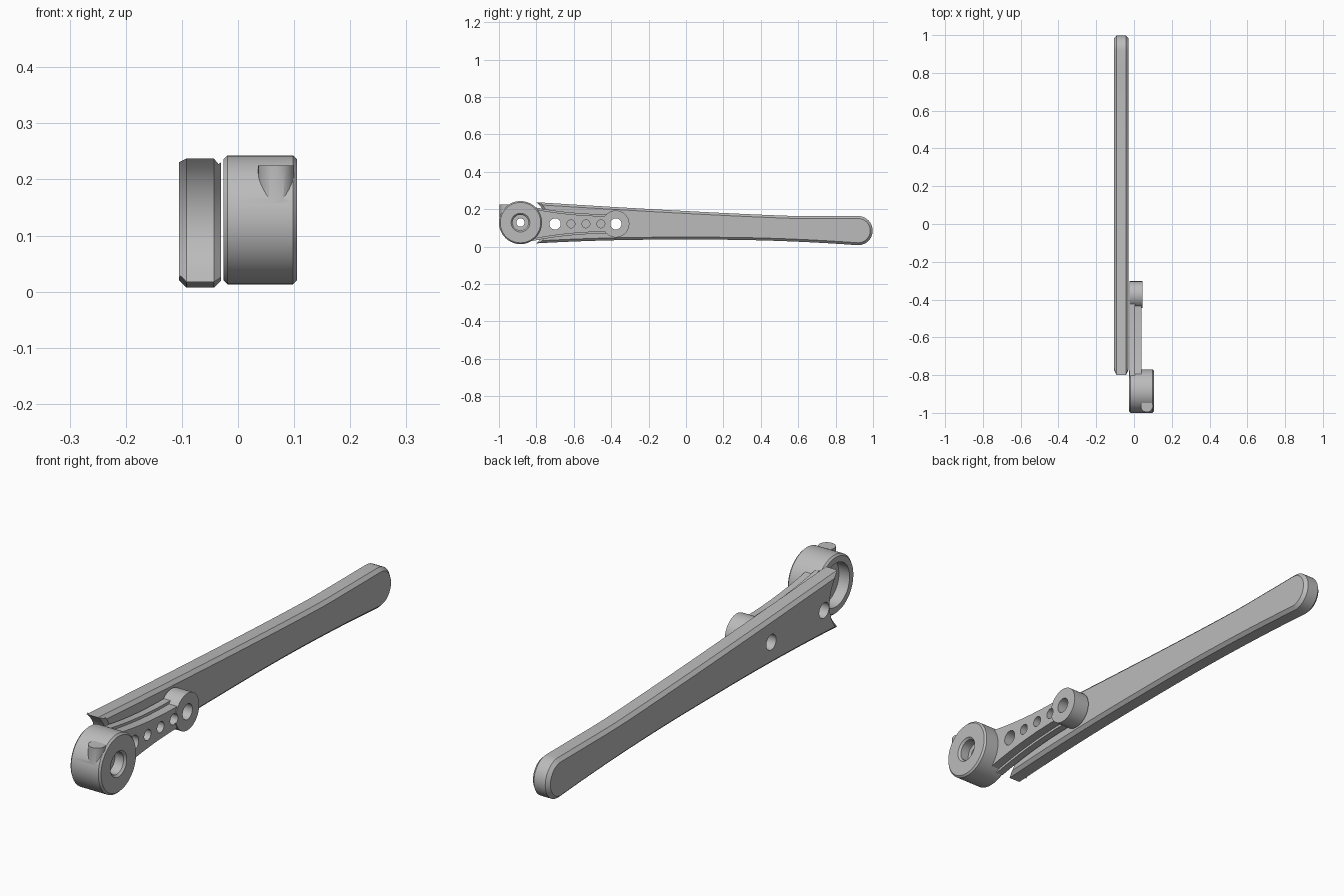
import bpy, bmesh, math

if "Cube" in bpy.data.objects:
    bpy.data.objects.remove(bpy.data.objects["Cube"])

grey = bpy.data.materials.new("satin_grey")
grey.diffuse_color = (0.5, 0.5, 0.5, 1)
grey.use_nodes = True
grey.node_tree.nodes["Principled BSDF"].inputs["Base Color"].default_value = grey.diffuse_color
HUB = (-0.885, 0.128)      # hub centre (y, z)
PIN_Y = (-0.70, -0.375)    # through holes
MID_Z = 0.121


def prism(name, outline, x0, x1, bevel=0.0):
    """Extrude a (y, z) outline along x and chamfer the rims."""
    bm = bmesh.new()
    a = [bm.verts.new((x0, y, z)) for y, z in outline]
    b = [bm.verts.new((x1, y, z)) for y, z in outline]
    n = len(a)
    caps = [bm.faces.new(a), bm.faces.new(b)]
    for i in range(n):
        bm.faces.new((a[i], a[(i + 1) % n], b[(i + 1) % n], b[i]))
    bmesh.ops.recalc_face_normals(bm, faces=bm.faces[:])
    if bevel:
        rim = list({e for f in caps for e in f.edges})
        bmesh.ops.bevel(bm, geom=rim, offset=bevel, segments=1,
                        affect='EDGES', clamp_overlap=False)
    me = bpy.data.meshes.new(name)
    bm.to_mesh(me)
    bm.free()
    me.materials.append(grey)
    ob = bpy.data.objects.new(name, me)
    bpy.context.collection.objects.link(ob)
    return ob


def arc(cy, cz, r, a0, a1, n):
    return [(cy + r * math.cos(math.radians(a0 + (a1 - a0) * i / n)),
             cz + r * math.sin(math.radians(a0 + (a1 - a0) * i / n)))
            for i in range(n + 1)]


def disc(name, cy, cz, r, x0, x1, bevel=0.0, n=48):
    return prism(name, arc(cy, cz, r, 0, 360, n)[:-1], x0, x1, bevel)


def cone(name, r0, r1, x0, x1):
    bpy.ops.mesh.primitive_cone_add(vertices=48, radius1=r0, radius2=r1, depth=x1 - x0,
                                    location=((x0 + x1) / 2, *HUB),
                                    rotation=(0, math.pi / 2, 0))
    bpy.context.object.name = name
    return bpy.context.object


def combine(target, others, op):
    """Apply booleans, then drop the helper objects."""
    bpy.context.view_layer.objects.active = target
    for o in others:
        m = target.modifiers.new("bool", 'BOOLEAN')
        m.operation, m.object, m.solver = op, o, 'EXACT'
        bpy.ops.object.modifier_apply(modifier=m.name)
        bpy.data.objects.remove(o)


def finish(ob):
    bpy.ops.object.select_all(action='DESELECT')
    ob.select_set(True)
    bpy.context.view_layer.objects.active = ob
    bpy.ops.object.shade_smooth_by_angle(angle=math.radians(28))


# Long handle: tapered top, bowed underside, round tip, concave root around the hub
def top_z(y):
    return 0.163 + 0.074 * (max(0.6 - y, 0) / 1.4) ** 1.2


def bottom_z(y):
    return 0.037 - 0.02 * (max(-0.1 - y, 0) / 0.7) ** 2 - 0.03 * (max(y - 0.1, 0) / 0.82) ** 2


ys = [-0.8 + 1.72 * i / 24 for i in range(25)]
outline = [(y, bottom_z(y)) for y in ys]
outline += arc(0.92, 0.085, 0.078, -90, 90, 20)[1:-1]
outline += [(y, top_z(y)) for y in reversed(ys)]
outline += arc(HUB[0], HUB[1], 0.138, 50, -50, 14)[1:-1]
handle = prism("handle", outline, -0.105, -0.03, 0.013)
combine(handle, [disc("pin_cutter", y, MID_Z, 0.03, -0.2, 0.2) for y in PIN_Y], 'DIFFERENCE')
finish(handle)


# Waisted arm: a wide back flange and a slightly narrower front web
def waist(inset):
    pts = [-0.82 + 0.44 * i / 16 for i in range(17)]
    half = [0.052 - inset + 0.035 * (max(-0.42 - y, 0) / 0.38) ** 2 for y in pts]
    low = [(y, MID_Z - h) for y, h in zip(pts, half)]
    high = [(y, MID_Z + h) for y, h in zip(pts, half)]
    return low + high[::-1]


arm = prism("hub_and_arm", waist(0.0), -0.023, 0.006)
web = prism("arm_web", waist(0.01), -0.02, 0.041)
boss = disc("end_boss", PIN_Y[1], MID_Z, 0.072, -0.024, 0.045)
hub = disc("hub", HUB[0], HUB[1], 0.115, -0.026, 0.105, 0.007, 72)

# Upright stop lug on the hub
bpy.ops.mesh.primitive_cylinder_add(vertices=32, radius=0.032, depth=0.095,
                                    location=(0.068, -0.964, 0.1775))
lug = bpy.context.object
lug.name = "stop_lug"
lug.data.materials.append(grey)
combine(arm, [web, boss, hub, lug], 'UNION')

# Pin holes, lightening holes, and the stepped hub bore
cutters = [disc("pin_cutter", y, MID_Z, 0.03, -0.2, 0.2) for y in PIN_Y]
cutters += [disc("small_cutter", y, MID_Z, 0.021, -0.2, 0.2, n=32)
            for y in (-0.615, -0.535, -0.455)]
cutters += [disc("bore_cutter", *HUB, 0.022, -0.2, 0.2),
            disc("front_bore_cutter", *HUB, 0.042, 0.06, 0.2),
            cone("countersink_cutter", 0.040, 0.052, 0.095, 0.107),
            disc("back_recess_cutter", *HUB, 0.085, -0.2, 0.02)]
combine(arm, cutters, 'DIFFERENCE')
finish(arm)
